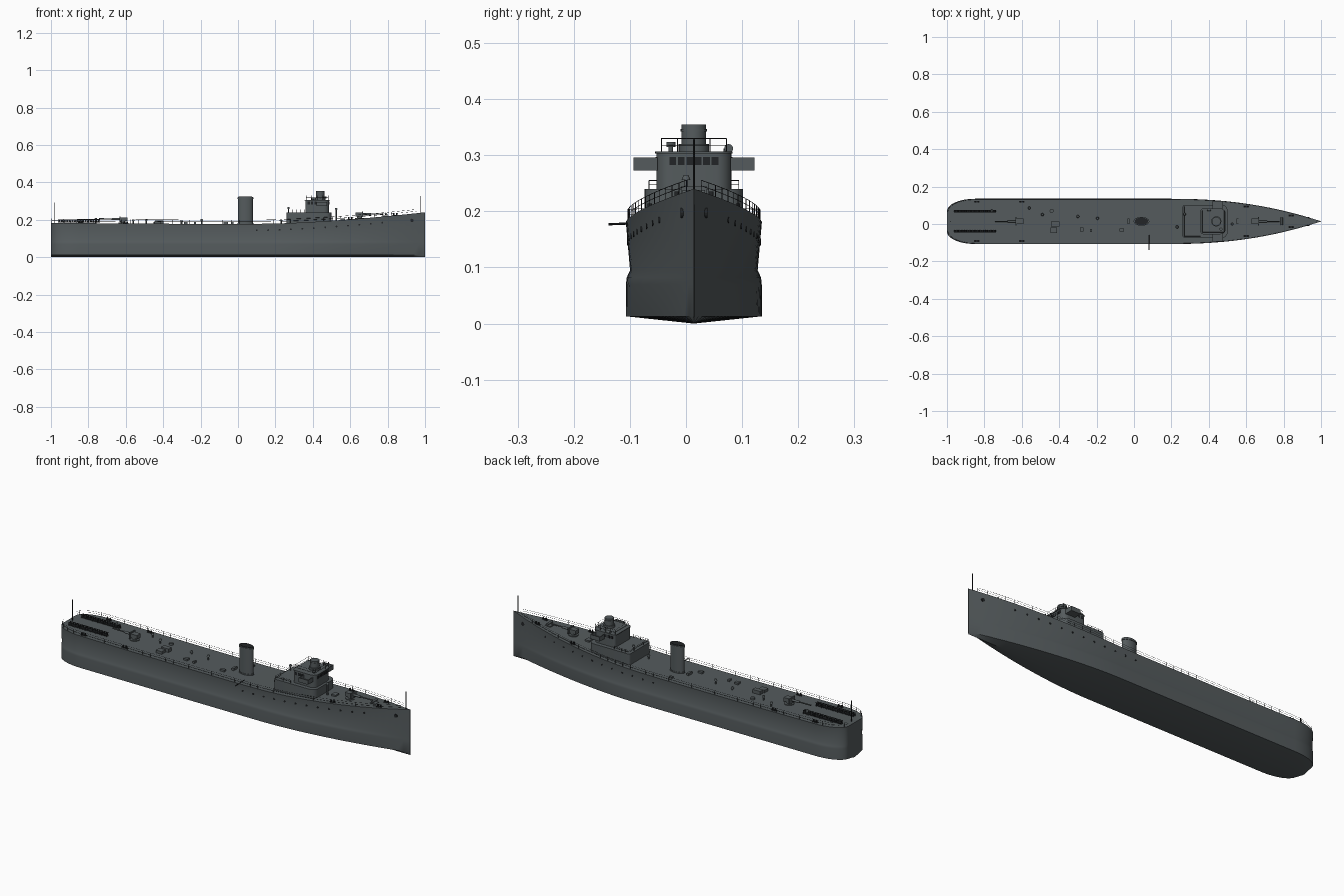
import bpy, bmesh, math
from mathutils import Vector, Matrix

cube = bpy.data.objects.get("Cube")
if cube:
    bpy.data.objects.remove(cube, do_unlink=True)

CY = 0.014                                   # centreline of the ship


def material(name, rgb):
    m = bpy.data.materials.new(name)
    m.use_nodes = True
    m.diffuse_color = (*rgb, 1)
    bsdf = next(n for n in m.node_tree.nodes if n.type == 'BSDF_PRINCIPLED')
    bsdf.inputs["Base Color"].default_value = (*rgb, 1)
    return m


GREY = material("ship grey", (0.09, 0.105, 0.11))
DARK = material("dark fittings", (0.016, 0.018, 0.02))


class Part:
    """Collects primitives into one mesh object."""

    def __init__(self, name, mat=GREY):
        self.name, self.mat, self.bm = name, mat, bmesh.new()

    def box(self, x, y, z, sx, sy, sz, turn=0.0):
        m = Matrix.Translation((x, y, z + sz / 2)) @ Matrix.Rotation(turn, 4, 'Z')
        bmesh.ops.create_cube(self.bm, size=1, matrix=m @ Matrix.Diagonal((sx, sy, sz, 1)))
        return self

    def cyl(self, x, y, z, r, h, top=None, oval=1.0, n=20):
        m = Matrix.Translation((x, y, z + h / 2)) @ Matrix.Diagonal((1, oval, 1, 1))
        bmesh.ops.create_cone(self.bm, cap_ends=True, segments=n, radius1=r,
                              radius2=r if top is None else top, depth=h, matrix=m)
        return self

    def rod(self, a, b, r, n=4):
        a, b = Vector(a), Vector(b)
        turn = (b - a).to_track_quat('Z', 'Y').to_matrix().to_4x4()
        bmesh.ops.create_cone(self.bm, cap_ends=True, segments=n, radius1=r, radius2=r,
                              depth=(b - a).length, matrix=Matrix.Translation((a + b) / 2) @ turn)
        return self

    def slab(self, x0, x1, half, z0, z1, front, back):
        """Upright block with rounded front and back corners."""
        ring = []
        corners = ((x1, 1, 1, front), (x0, -1, 1, back), (x0, -1, -1, back), (x1, 1, -1, front))
        for i, (x, sx, sy, r) in enumerate(corners):
            for k in range(7):
                a = (i + k / 6) * math.pi / 2
                ring.append((x - sx * r + r * math.cos(a), CY + sy * (half - r) + r * math.sin(a)))
        low = [self.bm.verts.new((*p, z0)) for p in ring]
        high = [self.bm.verts.new((*p, z1)) for p in ring]
        self.bm.faces.new(low[::-1])
        self.bm.faces.new(high)
        for i in range(len(ring)):
            j = (i + 1) % len(ring)
            self.bm.faces.new((low[i], low[j], high[j], high[i]))
        return self

    def done(self, smooth=True):
        bmesh.ops.recalc_face_normals(self.bm, faces=self.bm.faces)
        mesh = bpy.data.meshes.new(self.name)
        self.bm.to_mesh(mesh)
        self.bm.free()
        mesh.materials.append(self.mat)
        ob = bpy.data.objects.new(self.name, mesh)
        bpy.context.collection.objects.link(ob)
        if smooth:
            bpy.ops.object.select_all(action='DESELECT')
            ob.select_set(True)
            bpy.context.view_layer.objects.active = ob
            bpy.ops.object.shade_smooth_by_angle(angle=math.radians(32))
        return ob


def half_width(x, power=2.2):
    if x < -0.85:
        u = min(1, (-0.85 - x) / 0.15)
        return 0.055 + 0.066 * math.sqrt(1 - u * u)
    t = max(0, (x - 0.2) / 0.8)
    return max(0.0008, 0.121 * (1 - t ** power))


def deck(x):
    return 0.178 + 0.006 * max(0, -x) ** 2 + 0.062 * max(0, (x - 0.1) / 0.9) ** 1.6


# Hull: lofted sections with a bulge low on the side and a sheered deck
hull = Part("hull")
stations = [-0.85 - 0.15 * math.cos(i * math.pi / 20) for i in range(10)]
stations += [-0.85 + 1.05 * i / 8 for i in range(9)] + [0.2 + 0.8 * i / 24 for i in range(1, 25)]
rows = []
for x in stations:
    low, top, z = half_width(x, 1.75), half_width(x), deck(x)
    mid = (low + top) / 2
    side = [(top, z), (mid * 0.94, 0.095), (mid * 0.99, 0.082), (mid, 0.07), (low, 0.013)]
    ring = [(w, h) for w, h in side] + [(0, 0)] + [(-w, h) for w, h in side[::-1]]
    rows.append([hull.bm.verts.new((x, CY + w, h)) for w, h in ring])
for a, b in zip(rows, rows[1:]):
    for i in range(len(a)):
        j = (i + 1) % len(a)
        hull.bm.faces.new((a[i], a[j], b[j], b[i]))
hull.bm.faces.new(rows[0])
hull.bm.faces.new(rows[-1][::-1])
hull.done()

# Deck edge railings, wires and posts
rail = Part("deck_railing", DARK)
path = [-1 + 0.15 * (1 - math.cos(i * math.pi / 10)) for i in range(5)]
path += [-0.85 + 1.8 * i / 40 for i in range(41)]
for s in (-1, 1):
    pts = [Vector((x + 0.004, CY + s * (half_width(x) - 0.003), deck(x))) for x in path]
    for p, q in zip(pts, pts[1:]):
        for h in (0.011, 0.021):
            up = Vector((0, 0, h))
            rail.rod(p + up, q + up, 0.0006)
    for p in pts:
        rail.rod(p, p + Vector((0, 0, 0.021)), 0.0007)
rail.done(False)

# Portholes and anchor openings, thin discs on the hull side
ports = Part("portholes", DARK)
for s in (-1, 1):
    for i in range(12):
        x = 0.1 + 0.061 * i
        z = 0.144 + (deck(x) - 0.178) * 1.05
        f = (z - 0.095) / (deck(x) - 0.095)
        w = half_width(x) * f + 0.47 * (half_width(x) + half_width(x, 1.75)) * (1 - f)
        ports.rod((x, CY + s * (w - 0.003), z), (x, CY + s * (w + 0.0015), z), 0.005, 12)
    ports.rod((0.93, CY + s * 0.012, 0.197), (0.93, CY + s * 0.024, 0.197), 0.009, 12)
ports.done(False)

# Funnel with rims and dark mouth
funnel = Part("funnel")
funnel.cyl(0.04, CY, 0.176, 0.039, 0.147, oval=0.56, n=32)
for z, r in ((0.176, 0.042), (0.312, 0.042)):
    funnel.cyl(0.04, CY, z, r, 0.008, oval=0.56, n=32)
funnel.done()
Part("funnel_mouth", DARK).cyl(0.04, CY, 0.322, 0.036, 0.003, oval=0.56, n=32).done()

# Deckhouse, bridge and director tower
Part("deckhouse").slab(0.26, 0.5, 0.088, 0.17, 0.24, 0.03, 0.012).done()
bridge = Part("bridge").slab(0.36, 0.487, 0.067, 0.24, 0.304, 0.028, 0.012)
bridge.slab(0.356, 0.491, 0.069, 0.303, 0.307, 0.03, 0.014).done()
tower = Part("director_tower").cyl(0.44, CY, 0.305, 0.022, 0.05, n=28)
tower.cyl(0.44, CY, 0.305, 0.027, 0.015, n=28).cyl(0.44, CY, 0.342, 0.0235, 0.005, n=28).done()
windows = Part("bridge_windows", DARK)
for i in range(6):
    windows.box(0.487, CY - 0.0375 + 0.015 * i, 0.283, 0.003, 0.012, 0.014)
for s in (-1, 1):
    for x in (0.378, 0.396, 0.414):
        windows.box(x, CY + s * 0.067, 0.283, 0.012, 0.003, 0.014)
windows.done(False)

# Open bridge wings
wings = Part("bridge_wings")
for s in (-1, 1):
    y = CY + s * 0.086
    wings.box(0.448, y, 0.273, 0.055, 0.042, 0.003)
    for x in (0.422, 0.474):
        wings.box(x, y, 0.273, 0.003, 0.042, 0.023)
    wings.box(0.448, CY + s * 0.1065, 0.273, 0.055, 0.003, 0.023)
wings.done(False)

# Railings on the bridge roof and deckhouse roof
roof = Part("roof_railing", DARK)
for x0, x1, w, z, h in ((0.365, 0.482, 0.058, 0.306, 0.024), (0.268, 0.355, 0.08, 0.24, 0.015)):
    corners = [(x1, CY + w), (x0, CY + w), (x0, CY - w), (x1, CY - w)]
    for i in range(4):
        a, b = Vector((*corners[i], z)), Vector((*corners[(i + 1) % 4], z))
        if i == 3 and z < 0.3:
            continue
        for k in (0.5, 1):
            up = Vector((0, 0, h * k))
            roof.rod(a + up, b + up, 0.0007)
        for k in range(5):
            p = a.lerp(b, k / 4)
            roof.rod(p, p + Vector((0, 0, h)), 0.0008)
roof.done(False)

# Bridge roof instruments
gear = Part("bridge_instruments")
gear.cyl(0.465, -0.027, 0.305, 0.004, 0.012).cyl(0.465, -0.027, 0.315, 0.008, 0.009)
gear.cyl(0.4, 0.07, 0.305, 0.003, 0.007).rod((0.39, 0.076, 0.312), (0.412, 0.076, 0.312), 0.008, 14)
gear.done()

# Bow and stern guns
for name, x, d in (("bow_gun", 0.65, 1), ("stern_gun", -0.615, -1)):
    z = deck(x)
    gun = Part(name).cyl(x, CY, z - 0.003, 0.024, 0.007).cyl(x, CY, z, 0.013, 0.022)
    gun.box(x - d * 0.005, CY, z + 0.012, 0.036, 0.03, 0.02)
    gun.box(x + d * 0.016, CY, z + 0.008, 0.006, 0.046, 0.03)
    gun.rod((x, CY, z + 0.023), (x + d * 0.06, CY, z + 0.024), 0.006, 12)
    gun.rod((x + d * 0.05, CY, z + 0.024), (x + d * 0.128, CY, z + 0.025), 0.0033, 10).done()

# Depth charge racks at the stern, with drums between rails
racks = Part("stern_racks", DARK)
for y in (CY + 0.054, CY - 0.052):
    for dy in (-0.006, 0.006):
        for h in (0.003, 0.017):
            racks.box(-0.85, y + dy, deck(-0.85) + h, 0.225, 0.002, 0.003)
        for i in range(8):
            racks.box(-0.96 + 0.0314 * i, y + dy, 0.18, 0.002, 0.002, 0.021)
    for i in range(16):
        x = -0.955 + 0.014 * i
        racks.rod((x, y - 0.005, 0.193), (x, y + 0.005, 0.193), 0.0065, 10)
racks.done()

# Mooring bollards in mirrored pairs
bollards = Part("bollards", DARK)
for x in (-0.84, -0.6, 0.6, 0.84):
    for s in (-1, 1):
        y = CY + s * (half_width(x) - 0.016)
        bollards.box(x, y, deck(x) - 0.001, 0.03, 0.01, 0.003)
        for dx in (-0.008, 0.008):
            bollards.cyl(x + dx, y, deck(x), 0.004, 0.012, n=12)
bollards.done()

# Mushroom vents
vents = Part("deck_vents")
for x, y, h in ((-0.56, 0.085, 0.02), (-0.49, 0.05, 0.022), (-0.195, 0.03, 0.025), (0.23, -0.016, 0.02),
                (0.27, 0.053, 0.085), (0.525, 0.0, 0.065), (-0.3, 0.04, 0.015), (-0.76, 0.07, 0.025)):
    vents.cyl(x, y, deck(x), 0.004, h, n=12).cyl(x, y, deck(x) + h - 0.006, 0.008, 0.008, 0.005, n=14)
vents.done()

# Hatches, lockers and winch
hatches = Part("hatches_and_lockers")
for x, y, sx, sy, h in ((-0.42, 0.0, 0.045, 0.025, 0.018), (-0.43, -0.034, 0.035, 0.03, 0.014),
                        (-0.28, -0.03, 0.02, 0.02, 0.01), (-0.065, -0.032, 0.024, 0.016, 0.01),
                        (-0.03, CY, 0.012, 0.03, 0.012), (0.02, 0.095, 0.02, 0.012, 0.008),
                        (-0.23, -0.035, 0.01, 0.018, 0.01), (0.56, CY, 0.025, 0.03, 0.008)):
    hatches.box(x, y, deck(x) - 0.002, sx, sy, h + 0.002)
hatches.cyl(-0.44, 0.07, 0.178, 0.011, 0.01).done()
winch = Part("anchor_winch").box(0.79, CY, deck(0.79) - 0.002, 0.03, 0.03, 0.006)
winch.rod((0.79, CY - 0.02, 0.232), (0.79, CY + 0.02, 0.232), 0.006, 12).done()

# Flagstaffs and side boom
staffs = Part("flagstaffs", DARK)
staffs.rod((-0.98, CY, 0.18), (-0.98, CY, 0.292), 0.0022, 8)
staffs.rod((0.975, CY, 0.23), (0.975, CY, 0.328), 0.0018, 8).done()
Part("side_boom", DARK).rod((0.08, -0.138, 0.177), (0.08, -0.06, 0.18), 0.002, 8).done()
